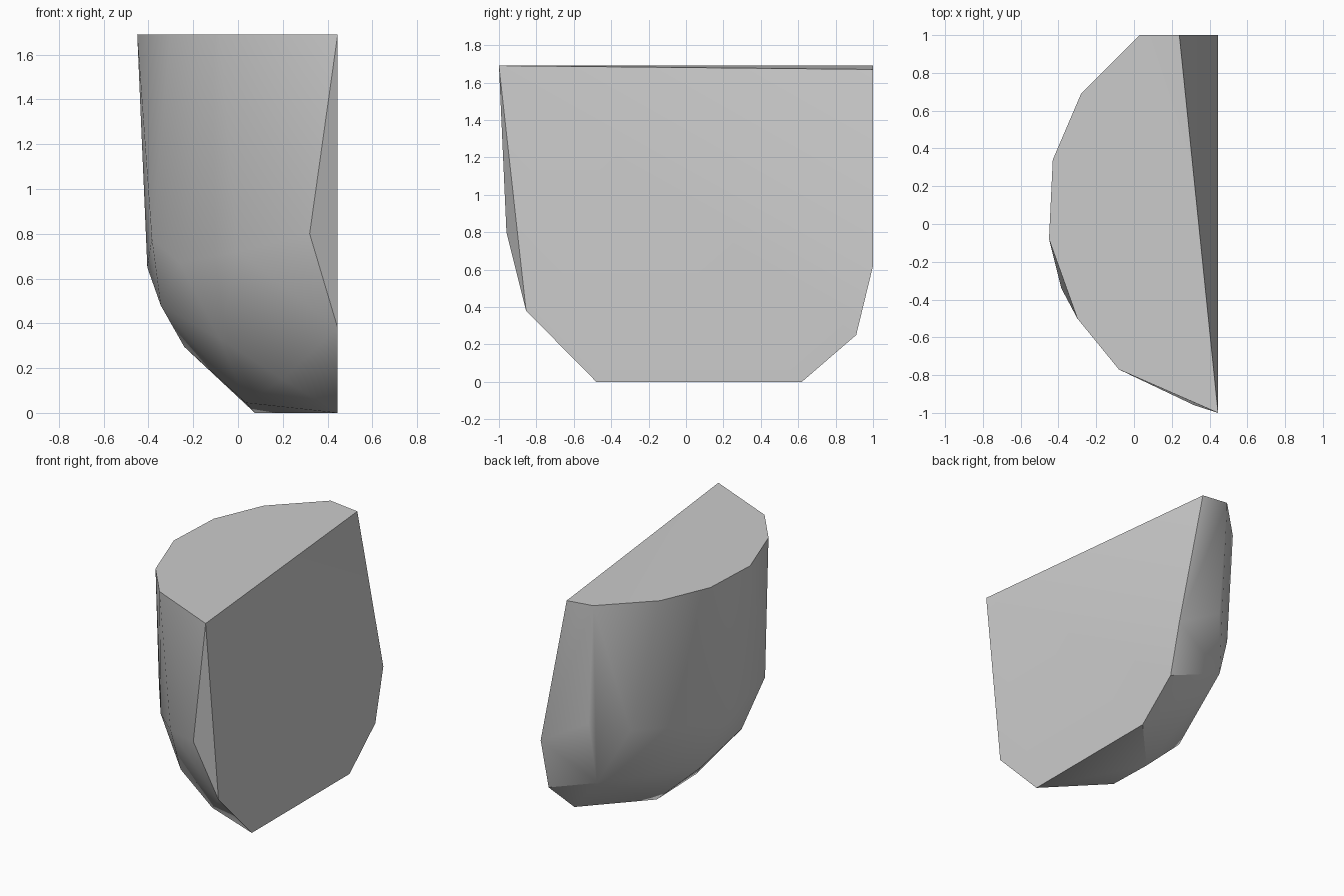
import bpy
import bmesh
import math

# Remove only the default cube
default_cube = bpy.data.objects.get("Cube")
if default_cube:
    bpy.data.objects.remove(default_cube, do_unlink=True)


def flat_material(name, colour):
    material = bpy.data.materials.new(name)
    material.use_nodes = True
    material.diffuse_color = colour
    shader = material.node_tree.nodes["Principled BSDF"]
    shader.inputs["Base Color"].default_value = colour
    return material


def convex_solid(name, corners, material):
    """Wrap a tight faceted shell around the given corner points."""
    shell = bmesh.new()
    for corner in corners:
        shell.verts.new(corner)
    hull = bmesh.ops.convex_hull(shell, input=list(shell.verts))
    unused = {v for v in hull["geom_interior"] if isinstance(v, bmesh.types.BMVert)}
    bmesh.ops.delete(shell, geom=list(unused), context="VERTS")
    bmesh.ops.recalc_face_normals(shell, faces=list(shell.faces))

    mesh = bpy.data.meshes.new(name)
    shell.to_mesh(mesh)
    shell.free()
    mesh.materials.append(material)
    solid = bpy.data.objects.new(name, mesh)
    bpy.context.collection.objects.link(solid)
    return solid


TOP = 1.69
SIDE = 0.445

# Rounded outline of the top face, with one slightly lowered corner
rim = [(x, y, TOP) for x, y in [
    (SIDE, -1), (-.08, -.77), (-.3, -.5), (-.45, -.08),
    (-.43, .34), (-.28, .69), (.03, 1)]]
rim.append((.24, 1, 1.67))

# Flat cut side, from its front edge round the base to its back edge
cut_side = [(SIDE, y, z) for y, z in [
    (-.855, .38), (-.48, 0), (.62, 0), (.91, .25), (1, .62)]]

# Knee where the upright wall turns in towards the base
knee = [
    (.32, -.96, .8), (0, -.76, .72), (-.26, -.5, .67), (-.385, -.34, .78),
    (-.405, .15, .65), (-.13, .81, .77), (.08, .98, .83)]

# Sloping underside and the small base
underside = [
    (.2, -.575, .15), (-.08, -.53, .33), (-.345, -.135, .48),
    (-.24, .18, .295), (.045, .94, .4), (.035, -.17, .045), (.075, .22, 0)]

stone_grey = flat_material("stone grey", (.6, .6, .6, 1))
chunk = convex_solid("stone_chunk", rim + cut_side + knee + underside, stone_grey)

# Smooth the rounded wall and keep the main edges crisp
bpy.ops.object.select_all(action="DESELECT")
chunk.select_set(True)
bpy.context.view_layer.objects.active = chunk
bpy.ops.object.shade_smooth_by_angle(angle=math.radians(35))
